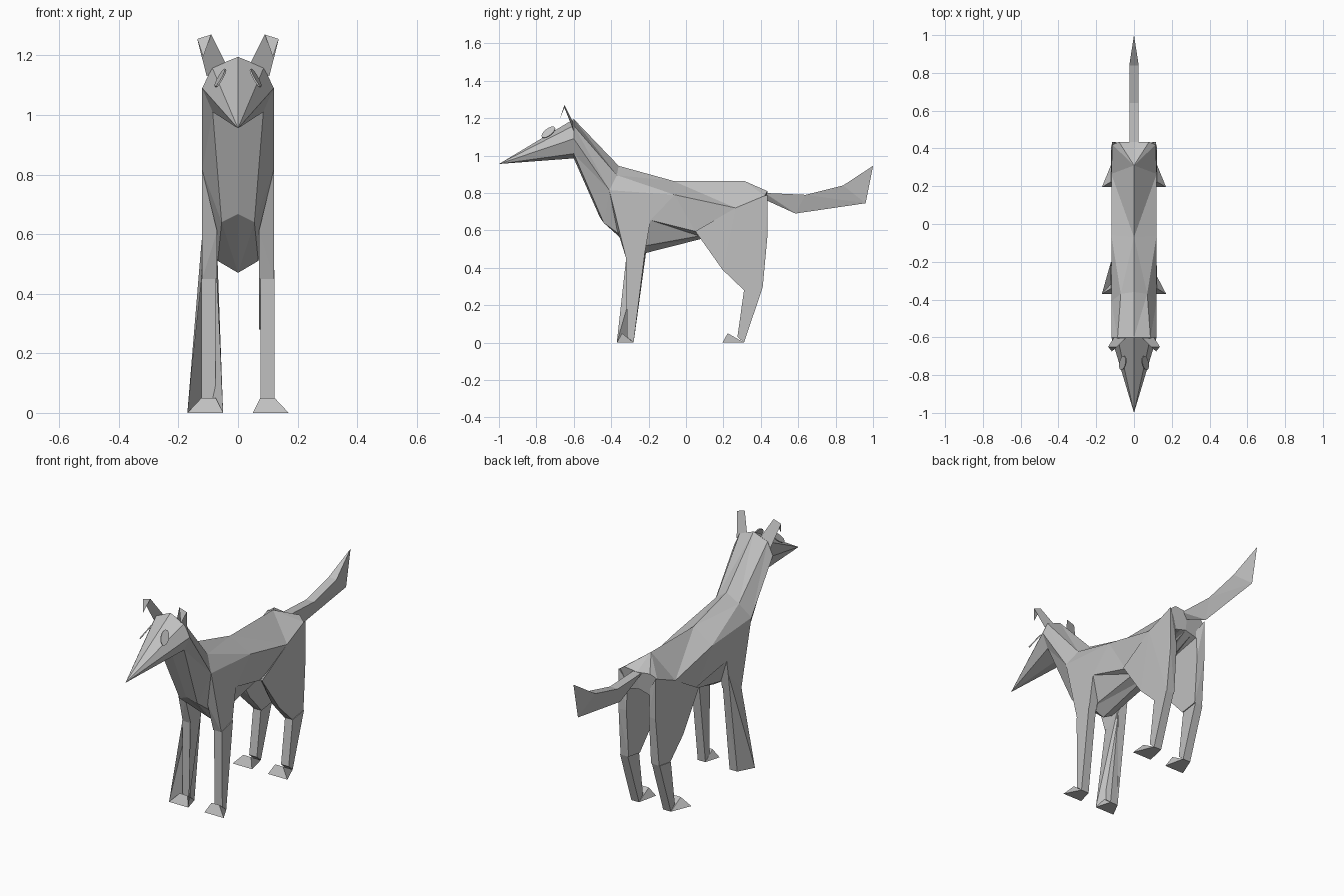
import bpy
import bmesh
from math import cos, sin, pi
from mathutils import Vector

default_cube = bpy.data.objects.get("Cube")
if default_cube:
    bpy.data.objects.remove(default_cube, do_unlink=True)

# One plain grey for the whole animal
grey = bpy.data.materials.new("light_grey")
grey.use_nodes = True
grey.diffuse_color = (0.53, 0.53, 0.53, 1)
shader = grey.node_tree.nodes["Principled BSDF"]
shader.inputs["Base Color"].default_value = grey.diffuse_color
shader.inputs["Roughness"].default_value = 0.8


def finish(name, bm, mirrored=True):
    """Turn a bmesh into a flat shaded object, mirrored across x if asked."""
    bmesh.ops.remove_doubles(bm, verts=bm.verts, dist=0.0005)
    bmesh.ops.recalc_face_normals(bm, faces=bm.faces)
    mesh = bpy.data.meshes.new(name)
    bm.to_mesh(mesh)
    bm.free()
    mesh.materials.append(grey)
    obj = bpy.data.objects.new(name, mesh)
    bpy.context.collection.objects.link(obj)
    if mirrored:
        mirror = obj.modifiers.new("mirror", 'MIRROR')
        mirror.use_clip = True
        mirror.merge_threshold = 0.0005


def hull(name, points):
    """Faceted solid wrapped around a few corner points."""
    bm = bmesh.new()
    for p in points:
        bm.verts.new(p)
    bmesh.ops.convex_hull(bm, input=bm.verts)
    loose = [v for v in bm.verts if not v.link_faces]
    bmesh.ops.delete(bm, geom=loose, context='VERTS')
    finish(name, bm)


def sheet(name, polygons, mirrored=True):
    """Thin surface made of a few polygons."""
    bm = bmesh.new()
    for polygon in polygons:
        bm.faces.new([bm.verts.new(p) for p in polygon])
    finish(name, bm, mirrored)


def loft(name, rings):
    """Skin half cross-sections in triangles, skipping collapsed corners."""
    polygons = []
    for a, b in zip(rings, rings[1:]):
        for i in range(len(a) - 1):
            polygons += [(a[i], b[i], b[i + 1]), (a[i], b[i + 1], a[i + 1])]
    polygons.append(rings[-1])
    distinct = [list(dict.fromkeys(polygon)) for polygon in polygons]
    sheet(name, [polygon for polygon in distinct if len(polygon) > 2])


def at_x(x, profile):
    """Place (y, z) profile points on the plane x."""
    return [(x, y, z) for y, z in profile]


# Head, neck and torso: sections from nose to rump, back line to belly line
nose = (0, -1, 0.955)
crown, poll = (0, -0.6, 1.195), (0, -0.36, 0.945)
jaw = (0.085, -0.6, 1.01)
shoulder = (0.12, -0.41, 0.815)
mid_back, croup = (0, -0.07, 0.865), (0, 0.31, 0.865)
hip, flank = (0.12, 0.265, 0.72), (0.1, 0.05, 0.595)
loft("body", [
    [nose] * 6,
    [crown, (0.087, -0.6, 1.16), (0.12, -0.6, 1.09), jaw, jaw, (0, -0.6, 0.985)],
    [poll, (0.07, -0.37, 0.895), shoulder, shoulder,
     (0.055, -0.44, 0.64), (0, -0.46, 0.668)],
    [mid_back, mid_back, (0.12, -0.06, 0.79), (0.12, -0.19, 0.655),
     (0.068, -0.26, 0.51), (0, -0.25, 0.47)],
    [croup, croup, hip, flank, (0.06, 0.07, 0.57), (0, 0.085, 0.555)],
    [(0, 0.435, 0.8), (0.08, 0.435, 0.81), (0.115, 0.42, 0.785),
     (0.075, 0.42, 0.68), (0.04, 0.42, 0.69), (0, 0.42, 0.7)],
])

# Upper legs
hull("front_shoulder",
     at_x(0.12, [(-0.41, 0.815), (-0.19, 0.655), (-0.22, 0.48), (-0.32, 0.45)])
     + at_x(0.07, [(-0.37, 0.61), (-0.2, 0.6), (-0.22, 0.48), (-0.32, 0.45)]))
hull("hind_thigh",
     at_x(0.12, [(0.265, 0.72), (0.195, 0.39), (0.31, 0.28), (0.41, 0.295)])
     + at_x(0.115, [(0.435, 0.79), (0.435, 0.565), (0.05, 0.595)])
     + at_x(0.07, [(0.1, 0.57), (0.2, 0.4), (0.31, 0.28), (0.41, 0.295),
                   (0.43, 0.565), (0.42, 0.72)]))


# Lower legs and wedge feet
def lower_leg(name, front_top, back_top, toe, heel):
    shin = [front_top, back_top, (heel, 0), (heel - 0.035, 0.03)]
    hull(name + "_lower_leg", at_x(0.075, shin) + at_x(0.123, shin))
    hull(name + "_foot", [(0.05, toe, 0), (0.17, toe, 0),
                          (0.075, toe + 0.028, 0.05), (0.123, toe + 0.028, 0.05),
                          (0.075, heel, 0), (0.123, heel, 0)])


lower_leg("front", (-0.32, 0.45), (-0.22, 0.48), -0.37, -0.28)
lower_leg("hind", (0.31, 0.28), (0.41, 0.295), 0.195, 0.31)

# Flared panels around the right front leg only
outer_toe, inner_toe = (-0.17, -0.37, 0), (-0.05, -0.37, 0)
heel_corner = (-0.123, -0.28, 0)
outer_top, inner_top = (-0.122, -0.2, 0.58), (-0.07, -0.21, 0.55)
sheet("right_leg_flare", [
    [outer_top, (-0.122, -0.32, 0.45), outer_toe],
    [outer_top, outer_toe, heel_corner],
    [inner_top, (-0.072, -0.32, 0.45), inner_toe],
    [inner_top, inner_toe, heel_corner],
    [outer_top, inner_top, heel_corner],
], mirrored=False)

# Tail: flat on top with a keel below
top_line = [(0.42, 0.8), (0.64, 0.79), (0.84, 0.84), (1.0, 0.945)]
keel_line = [(0.42, 0.765), (0.585, 0.69), (0.96, 0.745), (0.96, 0.745)]
tail_rings = []
for (ty, tz), (ky, kz), half in zip(top_line, keel_line, (0.025, 0.025, 0.025, 0)):
    tail_rings.append([(0, ty, tz), (half, ty, tz), (0, ky, kz)])
loft("tail", tail_rings)

# Ears: upright blade with the tip folded forward
ear_out, ear_in = (0.137, -0.65, 1.255), (0.09, -0.65, 1.27)
sheet("ear", [
    [(0.04, -0.6, 1.17), (0.105, -0.6, 1.13), ear_out, ear_in],
    [ear_in, ear_out, (0.117, -0.675, 1.195)],
])

# Eyes: thin oval discs resting above the cheeks
centre = Vector((0.057, -0.735, 1.122))
normal = Vector((0.79, -0.21, 0.58)).normalized()
long_axis = Vector((-0.27, 0.74, 0.61)).normalized()
short_axis = normal.cross(long_axis)
rim = [centre + long_axis * 0.045 * cos(a) + short_axis * 0.023 * sin(a)
       for a in (2 * pi * k / 16 for k in range(16))]
hull("eye", rim + [p + normal * 0.006 for p in rim])
